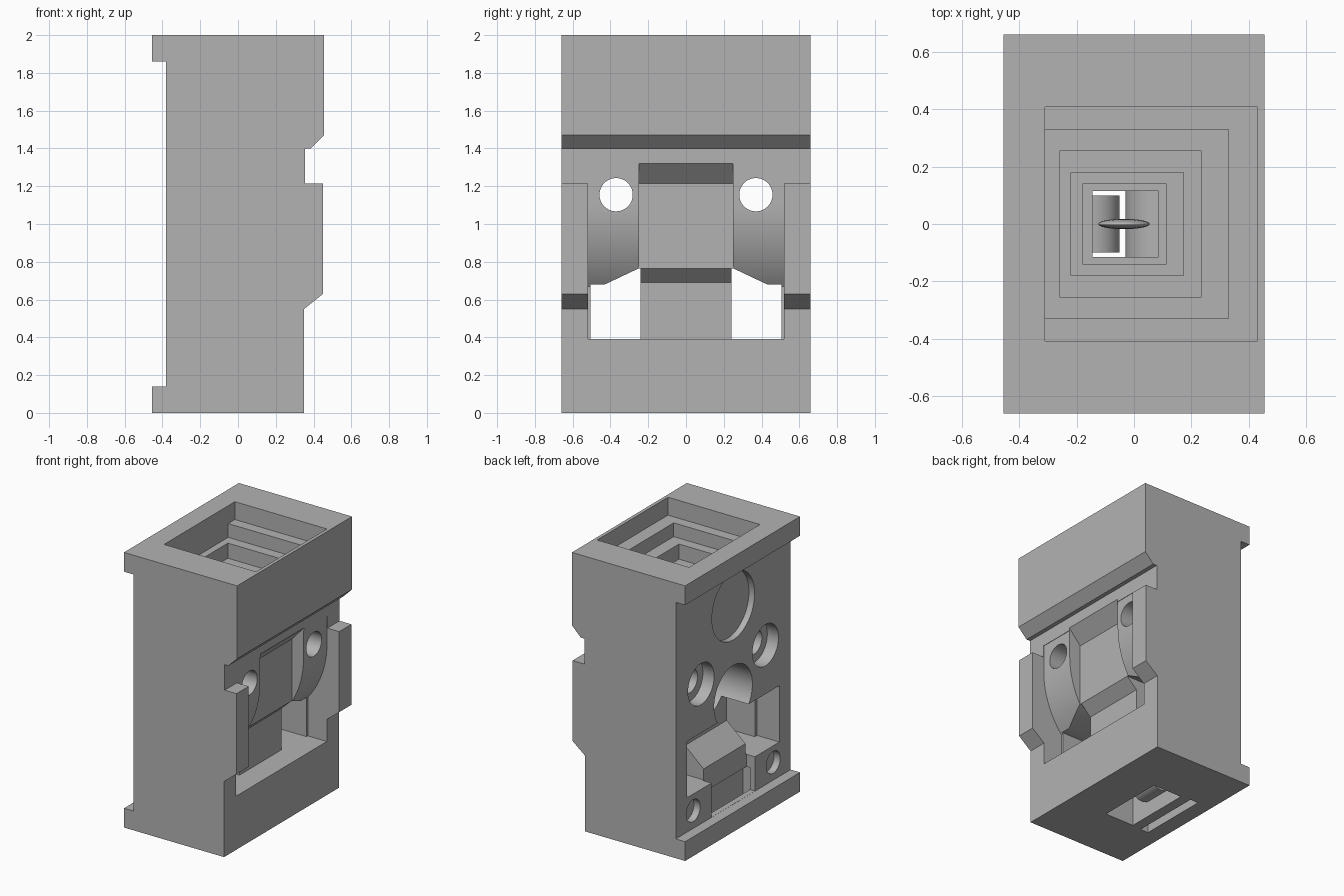
import bpy, bmesh, math
from mathutils import Vector

cube = bpy.data.objects.get("Cube")
if cube:
    bpy.data.objects.remove(cube, do_unlink=True)

grey = bpy.data.materials.new("plain grey")
grey.use_nodes = True
grey.diffuse_color = (0.45, 0.45, 0.45, 1)
grey.node_tree.nodes["Principled BSDF"].inputs["Base Color"].default_value = (0.45, 0.45, 0.45, 1)


def prism(name, axis, pts, lo, hi):
    """Extrude a 2D outline along an axis; pts are the other two coordinates in order."""
    def place(p, d):
        return {"x": (d, p[0], p[1]), "y": (p[0], d, p[1]), "z": (p[0], p[1], d)}[axis]
    bm = bmesh.new()
    face = bm.faces.new([bm.verts.new(place(p, lo)) for p in pts])
    ext = bmesh.ops.extrude_face_region(bm, geom=[face])
    move = Vector(place((0, 0), hi - lo))
    bmesh.ops.translate(bm, vec=move, verts=[v for v in ext["geom"] if isinstance(v, bmesh.types.BMVert)])
    bmesh.ops.recalc_face_normals(bm, faces=bm.faces)
    mesh = bpy.data.meshes.new(name)
    bm.to_mesh(mesh)
    bm.free()
    obj = bpy.data.objects.new(name, mesh)
    bpy.context.collection.objects.link(obj)
    mesh.materials.append(grey)
    return obj


def rect(a0, a1, b0, b1):
    return [(a0, b0), (a1, b0), (a1, b1), (a0, b1)]


def circle(a, b, r, n=48):
    return [(a + r * math.cos(2 * math.pi * i / n), b + r * math.sin(2 * math.pi * i / n)) for i in range(n)]


def smooth(obj):
    bpy.ops.object.select_all(action="DESELECT")
    obj.select_set(True)
    bpy.context.view_layer.objects.active = obj
    bpy.ops.object.shade_smooth_by_angle(angle=math.radians(30))


cutters = []


def cut(axis, pts, lo, hi):
    cutters.append(prism("cutter", axis, pts, lo, hi))


# Main housing: side profile with end flanges and a stepped left face
body = prism("housing", "y", [
    (-.455, 0), (.35, 0), (.35, .55), (.45, .63), (.45, 1.215), (.355, 1.215), (.355, 1.40),
    (.385, 1.40), (.455, 1.47), (.455, 2), (-.455, 2), (-.455, 1.86), (-.38, 1.86),
    (-.38, .14), (-.455, .14)], -.66, .66)

# Stepped hopper in the top, narrowing down to the throat
hopper = [(-.31, .43, .407, 1.87), (-.31, .33, .33, 1.77), (-.26, .235, .255, 1.66),
          (-.22, .172, .18, 1.55), (-.18, .113, .14, 1.45), (-.145, .085, .115, .3)]
top = 2.1
for x0, x1, half, floor in hopper:
    cut("z", rect(x0, x1, -half, half), floor, top)

# Wide recess between the side posts, with a rounded overhang
cx, r = -.322, .674
arc = [(cx + r * math.cos(math.radians(a)), 1.1 - r * math.sin(math.radians(a)))
       for a in [i * 39.6 / 14 for i in range(15)]]
cut("y", [(.6, 1.3), (.352, 1.3)] + arc + [(.197, .39), (.6, .39)], -.52, .52)

# Central stepped recess with chamfered shoulders
cut("y", [(.6, 1.32), (.355, 1.32), (.26, 1.215), (.26, .765), (.18, .69), (.18, .39), (.6, .39)], -.25, .25)

# Features mirrored across the middle
for s in (-1, 1):
    # Open tunnel beside the centre pillar
    cut("x", [(s * y, z) for y, z in ((.24, .39), (.505, .39), (.505, .68), (.43, .68), (.25, .765), (.24, .765))],
        -.6, .6)
    # Screw hole, counterbore and pin hole
    cut("x", circle(s * .37, 1.155, .088), -.6, .6)
    cut("x", circle(s * .37, 1.155, .15), -.6, -.29)
    cut("x", circle(s * .46, .27, .08), -.6, -.33)
    # Wider mouth of the tunnel
    cut("x", rect(s * .24, s * .53, .39, .8), -.6, -.2)

# Central mouth with sloping pedestal, arch, and round shallow recess
cut("y", [(-.6, .39), (-.31, .39), (-.31, .47), (-.16, .6), (-.16, .8), (-.6, .8)], -.245, .245)
cut("x", circle(0, .93, .22), -.6, -.1)
cut("x", circle(0, 1.58, .245), -.6, -.335)

# Notch and slit in front of the pedestal, and the chamber open to the base
cut("y", rect(-.6, -.31, .141, .41), -.25, .25)
cut("z", rect(-.34, -.275, -.26, .26), -.1, .3)
cut("z", rect(-.2, .035, -.25, .25), -.1, .34)

for c in cutters:
    mod = body.modifiers.new("cut", "BOOLEAN")
    mod.operation = "DIFFERENCE"
    mod.solver = "EXACT"
    mod.object = c
deps = bpy.context.evaluated_depsgraph_get()
result = bpy.data.meshes.new_from_object(body.evaluated_get(deps))
body.modifiers.clear()
body.data = result
for c in cutters:
    bpy.data.objects.remove(c, do_unlink=True)
smooth(body)

# Two rounded guides with a narrow gap between them
smooth(prism("outer_guide", "y", circle(-.15, .2, .1), -.1, .1))
smooth(prism("inner_guide", "y", circle(.085, .2, .115), -.25, .25))

# Thin lens-shaped vane in the throat
bpy.ops.mesh.primitive_uv_sphere_add(segments=24, ring_count=12, radius=1, location=(-.035, 0, .9))
vane = bpy.context.object
vane.name = "throat_vane"
vane.scale = (.09, .018, .09)
vane.data.materials.append(grey)
smooth(vane)
